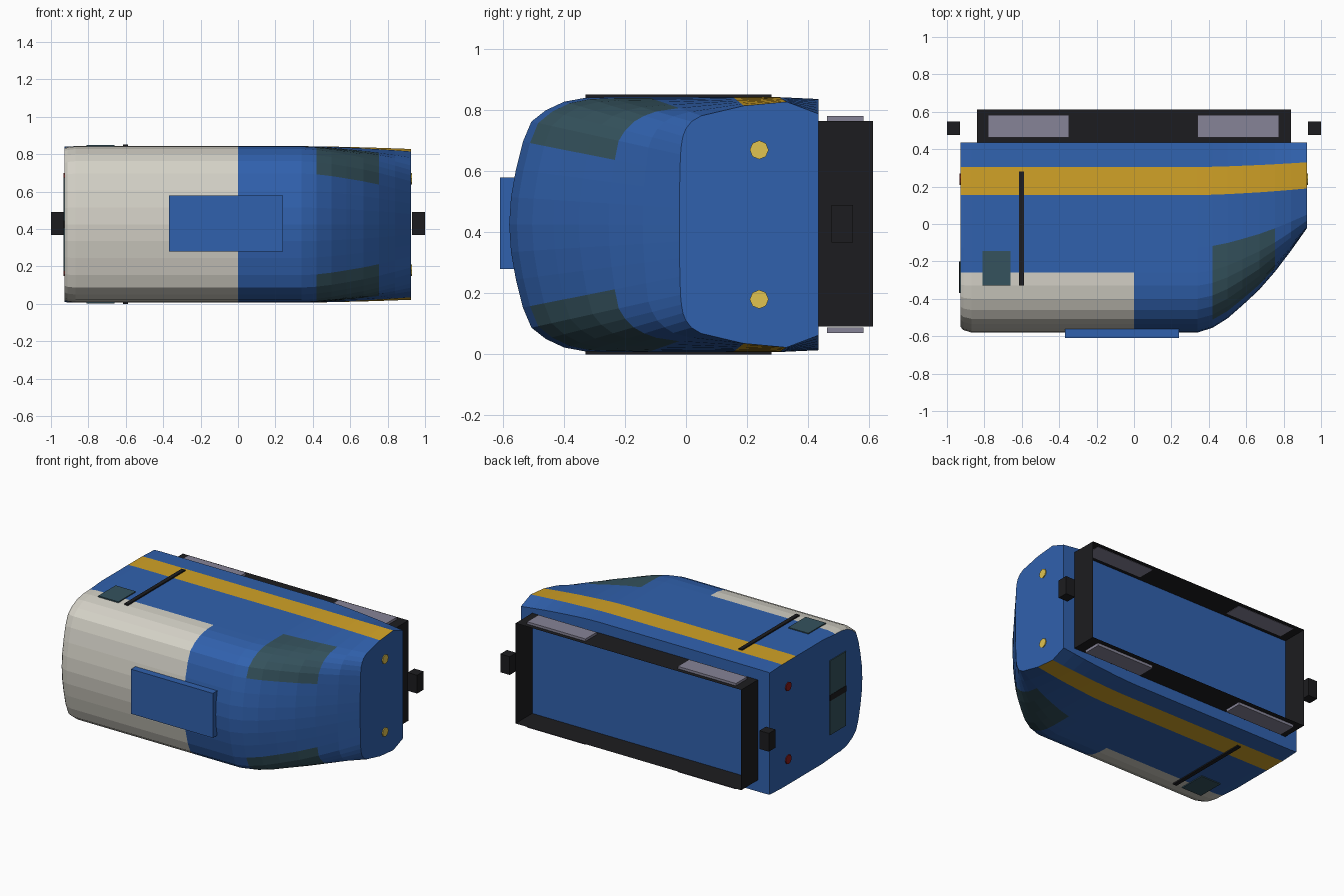
import bpy, bmesh
from mathutils import Matrix, Vector

if "Cube" in bpy.data.objects:
    bpy.data.objects.remove(bpy.data.objects["Cube"])

ZC = 0.425  # mid plane of the (sideways lying) carriage


def mat(name, r, g, b):
    m = bpy.data.materials.new(name)
    m.diffuse_color = (r, g, b, 1)
    m.use_nodes = True
    m.node_tree.nodes["Principled BSDF"].inputs["Base Color"].default_value = m.diffuse_color
    return m


BLUE = mat("blue", 0.03, 0.12, 0.42)
CREAM = mat("cream", 0.66, 0.64, 0.57)
YELLOW = mat("yellow", 0.64, 0.36, 0.02)
GLASS = mat("glass", 0.035, 0.085, 0.11)
BLACK = mat("black", 0.012, 0.012, 0.014)
LILAC = mat("lilac", 0.24, 0.23, 0.31)
LAMP = mat("lamp", 0.75, 0.55, 0.08)
RED = mat("red", 0.25, 0.01, 0.01)


def finish(name, bm, *mats):
    me = bpy.data.meshes.new(name)
    bm.to_mesh(me)
    bm.free()
    for m in mats:
        me.materials.append(m)
    ob = bpy.data.objects.new(name, me)
    bpy.context.collection.objects.link(ob)
    return ob


def box(name, m, x, y, z, open_bottom=False):
    bm = bmesh.new()
    lo, hi = Vector((x[0], y[0], z[0])), Vector((x[1], y[1], z[1]))
    bmesh.ops.create_cube(bm, size=1, matrix=Matrix.Translation((lo + hi) / 2)
                          @ Matrix.Diagonal((*(hi - lo), 1)))
    if open_bottom:
        bm.normal_update()
        bmesh.ops.delete(bm, geom=[f for f in bm.faces if abs(f.normal.y) > 0.9],
                         context='FACES_ONLY')
    return finish(name, bm, m)


def disc(name, m, x, y, z):
    bm = bmesh.new()
    bmesh.ops.create_cone(bm, cap_ends=True, segments=8, radius1=0.031, radius2=0.031,
                          depth=0.012, matrix=Matrix.Translation((x, y, z))
                          @ Matrix.Rotation(1.5708, 4, 'Y'))
    return finish(name, bm, m)


# Body: half sections (y, half width) from floor edge to roof centre
MAIN = [(.435, .412), (.305, .418), (.155, .418), (-.125, .418), (-.26, .418),
        (-.33, .416), (-.40, .403), (-.46, .375), (-.507, .338), (-.535, .272),
        (-.558, .18), (-.574, .09), (-.58, 0)]
NOSE = [(.435, .363), (.33, .403), (.19, .39), (.05, .357), (.018, .338),
        (0, .315), (-.01, .29), (-.015, .262), (-.018, .23), (-.02, .17),
        (-.021, .11), (-.022, .055), (-.022, 0)]
# stations along the length: x, blend to nose section, roof inset at the rear
STATIONS = [(-.928, 0, .03), (-.912, 0, .013), (-.87, 0, 0), (0, 0, 0), (.34, 0, 0),
            (.42, .045, 0), (.5, .135, 0), (.58, .26, 0), (.67, .41, 0),
            (.755, .585, 0), (.84, .785, 0), (.925, 1, 0)]
N = len(MAIN)

bm = bmesh.new()
rings = []
for x, f, inset in STATIONS:
    half = []
    for j, ((y0, w0), (y1, w1)) in enumerate(zip(MAIN, NOSE)):
        k = inset if j > 3 else inset * 0.2
        y = y0 + (y1 - y0) * f
        w = (w0 + (w1 - w0) * f) * (1 - k)
        if j > 4:
            y += inset * (-.26 - y0) / .32
        half.append((y, w))
    pts = half + [(y, -w) for y, w in half[-2::-1]]
    rings.append([bm.verts.new((x, y, ZC + w)) for y, w in pts])
M = len(rings[0])
for i in range(len(rings) - 1):
    x = STATIONS[i][0]
    for s in range(M):
        t = (s + 1) % M
        face = bm.faces.new((rings[i][s], rings[i][t], rings[i + 1][t], rings[i + 1][s]))
        j = min(s, M - 2 - s)          # strip index counted from the floor edge
        if j == 1:
            face.material_index = 2
        elif j >= 4 and x < 0:
            face.material_index = 1
        elif 3 <= j <= 8 and .41 < x < .7:
            face.material_index = 3
bm.faces.new(rings[0])
bm.faces.new(rings[-1])
bmesh.ops.recalc_face_normals(bm, faces=bm.faces)
finish("body", bm, BLUE, CREAM, YELLOW, GLASS)

# Roof unit
box("roof_unit", BLUE, (-.37, .24), (-.61, -.56), (.28, .58))

# Open underframe skirt
box("underframe", BLACK, (-.84, .84), (.433, .613), (.09, .765), open_bottom=True)

# Parts on both flanks
for side, s in (("left", 1), ("right", -1)):
    def zr(a, b):
        return sorted((ZC + s * a, ZC + s * b))
    box(f"{side}_door_window", GLASS, (-.81, -.66), (-.33, -.145), zr(.40, .424))
    box(f"{side}_door_bar", BLACK, (-.615, -.588), (-.33, .28), zr(.40, .426))
    for end, a, b in (("rear", -.78, -.347), ("front", .34, .775)):
        box(f"{side}_{end}_bogie_panel", LILAC, (a, b), (.463, .583), zr(.338, .356))
    disc(f"{side}_headlamp", LAMP, .925, .24, ZC + s * .245)
    disc(f"{side}_tail_lamp", RED, -.928, .24, ZC + s * .245)
    # Rear windows
    box(f"{side}_rear_window", GLASS, (-.934, -.92), (-.37, -.2), zr(.02, .25))
box("rear_window_post", BLACK, (-.936, -.92), (-.37, -.2), (ZC - .02, ZC + .02))

# Couplers
for end, a, b in (("rear", -1, -.93), ("front", .93, 1)):
    box(f"{end}_coupler", BLACK, (a, b), (.477, .547), (.367, .49))
